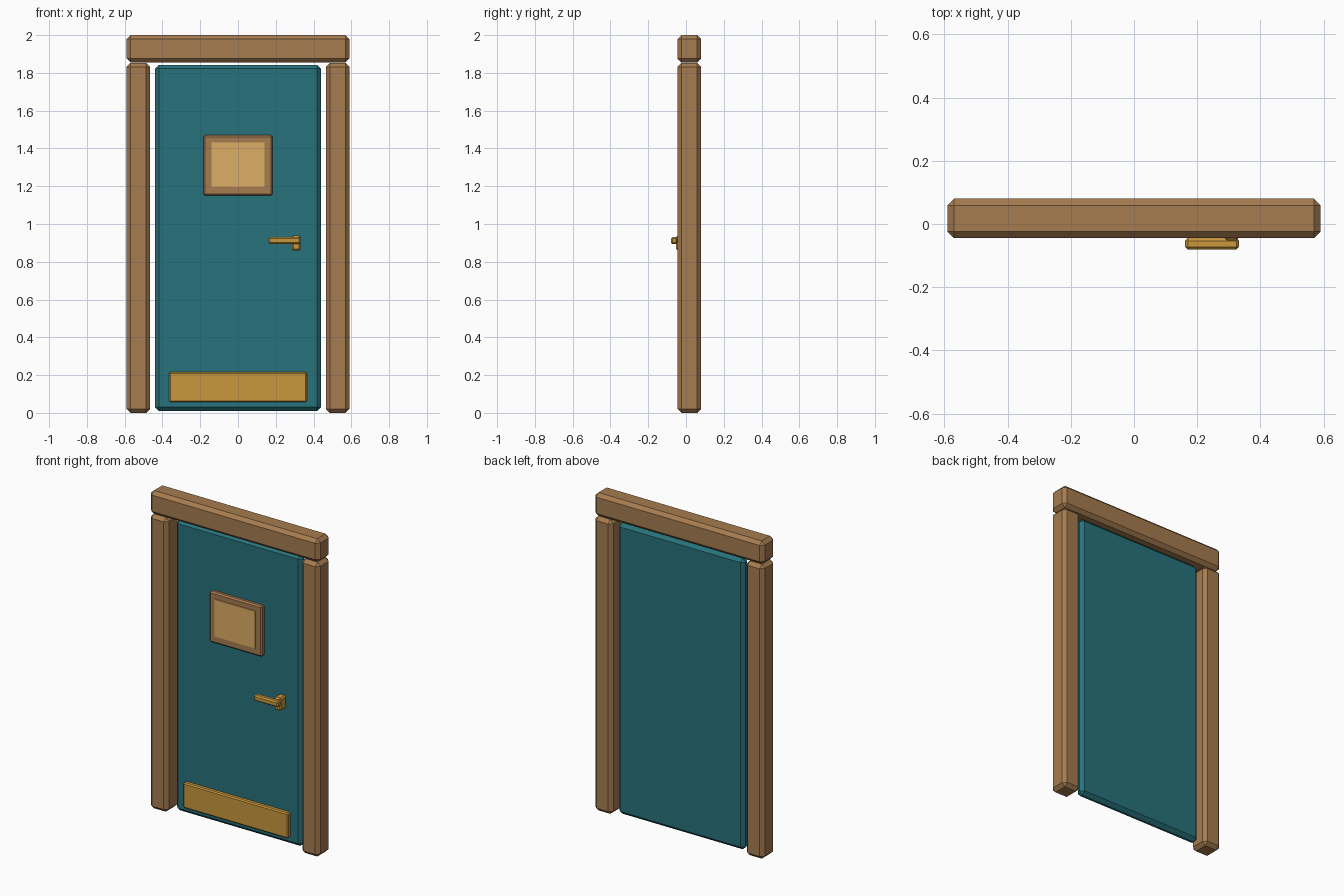
import bpy, bmesh

if "Cube" in bpy.data.objects:
    bpy.data.objects.remove(bpy.data.objects["Cube"])


def material(name, rgb):
    m = bpy.data.materials.new(name)
    m.diffuse_color = (*rgb, 1)
    m.use_nodes = True
    m.node_tree.nodes["Principled BSDF"].inputs["Base Color"].default_value = m.diffuse_color
    return m


wood = material("wood", (0.38, 0.20, 0.08))
teal = material("teal_paint", (0.02, 0.17, 0.20))
brass = material("brass", (0.58, 0.31, 0.045))
amber = material("amber_glass", (0.73, 0.42, 0.13))


def box(name, x, y, z, mat, bevel=0.0):
    """Chamfered box from (min, max) ranges on each axis."""
    bm = bmesh.new()
    bmesh.ops.create_cube(bm, size=1)
    for v in bm.verts:
        v.co = [(r[0] + r[1]) / 2 + c * (r[1] - r[0])
                for r, c in zip((x, y, z), v.co)]
    if bevel:
        bmesh.ops.bevel(bm, geom=bm.edges[:], offset=bevel, segments=1,
                        affect='EDGES', profile=0.5)
    mesh = bpy.data.meshes.new(name)
    bm.to_mesh(mesh)
    bm.free()
    mesh.materials.append(mat)
    ob = bpy.data.objects.new(name, mesh)
    bpy.context.collection.objects.link(ob)
    return ob


# Timber surround
FRAME_Y = (-0.045, 0.08)
for side, x in (("left", (-0.59, -0.465)), ("right", (0.465, 0.59))):
    box(side + "_jamb", x, FRAME_Y, (0, 1.853), wood, 0.021)
box("lintel", (-0.59, 0.59), FRAME_Y, (1.855, 2.0), wood, 0.021)

# Door leaf, recessed in the surround
box("door_leaf", (-0.44, 0.44), (0.0, 0.056), (0.01, 1.843), teal, 0.021)

# Window
box("window_frame", (-0.183, 0.183), (-0.025, 0.01), (1.15, 1.47), wood, 0.009)
box("window_pane", (-0.141, 0.141), (-0.031, 0.0), (1.197, 1.431), amber)

# Kick plate
box("kick_plate", (-0.365, 0.365), (-0.026, 0.01), (0.057, 0.216), brass, 0.007)

# Handle
box("handle_rose", (0.286, 0.332), (-0.052, 0.01), (0.859, 0.94), brass, 0.008)
box("handle_lever", (0.162, 0.332), (-0.08, -0.045), (0.893, 0.93), brass, 0.008)
